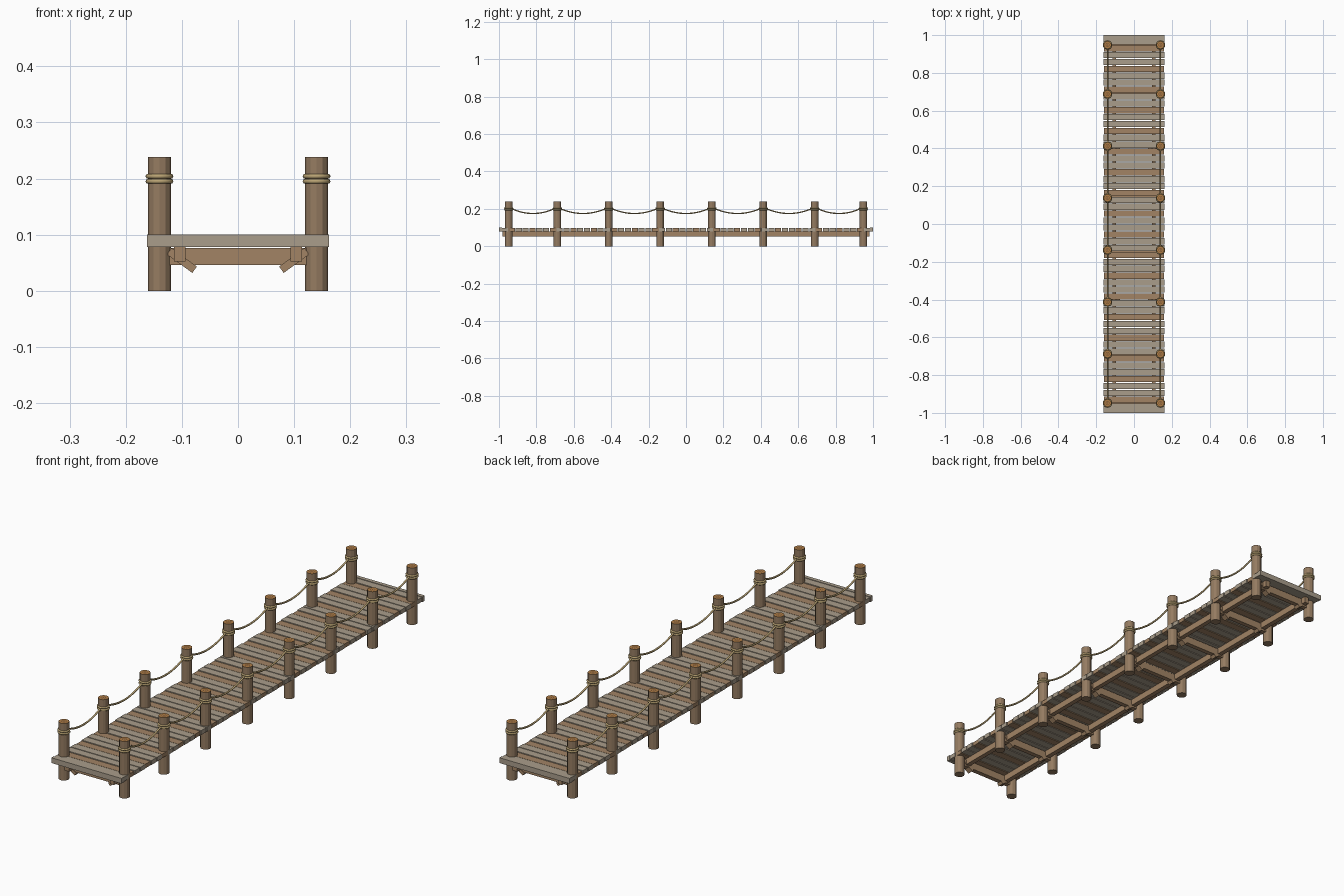
import bpy
import bmesh
from math import radians, pi
from mathutils import Matrix, Vector

cube = bpy.data.objects.get("Cube")
if cube:
    bpy.data.objects.remove(cube, do_unlink=True)


def material(name, rgb):
    m = bpy.data.materials.new(name)
    m.use_nodes = True
    colour = (*rgb, 1)
    m.diffuse_color = colour
    m.node_tree.nodes["Principled BSDF"].inputs["Base Color"].default_value = colour
    return m


GREY = material("weathered grey wood", (0.40, 0.34, 0.26))
TAN = material("tan wood", (0.36, 0.23, 0.13))
POST = material("post brown", (0.30, 0.20, 0.12))
ROPE = material("rope straw", (0.48, 0.36, 0.17))
GRAIN = material("end grain orange", (0.42, 0.20, 0.06))
RING = material("end grain dark ring", (0.19, 0.09, 0.035))

POST_X = 0.14
POST_YS = [s * y for s in (-1, 1) for y in (0.138, 0.413, 0.688, 0.948)]
POST_YS.sort()


def finish(bm, name, mats):
    bmesh.ops.recalc_face_normals(bm, faces=bm.faces)
    mesh = bpy.data.meshes.new(name)
    bm.to_mesh(mesh)
    bm.free()
    for m in mats:
        mesh.materials.append(m)
    ob = bpy.data.objects.new(name, mesh)
    bpy.context.collection.objects.link(ob)
    return ob


def add_box(bm, centre, size, tilt=0):
    mat = (Matrix.Translation(centre) @ Matrix.Rotation(tilt, 4, 'Y')
           @ Matrix.Diagonal((*size, 1)))
    bmesh.ops.create_cube(bm, size=1, matrix=mat)


def boxes(name, mat, items):
    bm = bmesh.new()
    for item in items:
        add_box(bm, *item)
    return finish(bm, name, [mat])


# Deck planks: every third one is tan and sits a touch lower
PITCH, COUNT = 0.0365, 54
grey, tan = [], []
for i in range(COUNT):
    y = (i - (COUNT - 1) / 2) * PITCH
    if i % 3 == 1:
        tan.append(((0, y, 0.088), (0.318, PITCH - 0.004, 0.017)))
    else:
        grey.append(((0, y, 0.089), (0.322, PITCH - 0.004, 0.018)))
boxes("grey_planks", GREY, grey)
boxes("tan_planks", TAN, tan)

# Boards closing the two ends of the deck
boxes("end_boards", GREY, [((0, s * 0.992, 0.089), (0.324, 0.016, 0.022)) for s in (-1, 1)])

# Frame under the deck
boxes("long_beams", TAN, [((s * 0.104, 0, 0.0655), (0.02, 1.96, 0.027)) for s in (-1, 1)])
boxes("cross_beams", TAN, [((0, y, 0.061), (0.244, 0.02, 0.031)) for y in POST_YS])
boxes("braces", TAN, [((s * 0.1, y, 0.054), (0.056, 0.026, 0.014), -s * radians(36))
                      for s in (-1, 1) for y in POST_YS])


# Round posts with growth rings inset in the top
def build_post(bm, x, y):
    height, radius = 0.238, 0.0208
    made = bmesh.ops.create_cone(
        bm, cap_ends=True, segments=12, radius1=radius, radius2=radius, depth=height,
        matrix=Matrix.Translation((x, y, height / 2)))
    faces = {f for v in made["verts"] for f in v.link_faces}
    top = max(faces, key=lambda f: f.calc_center_median().z)
    for thickness, index in ((0.004, 1), (0.006, 1), (0.003, 2), (0.004, 1)):
        rim = bmesh.ops.inset_region(bm, faces=[top], thickness=thickness, use_even_offset=True)
        for f in rim["faces"]:
            f.material_index = index
    top.material_index = 2


bm = bmesh.new()
for x in (-POST_X, POST_X):
    for y in POST_YS:
        build_post(bm, x, y)
finish(bm, "posts", [POST, GRAIN, RING])


# Ropes: two coils round each post and a sagging span between neighbours
def add_spline(curve, points, closed=False):
    sp = curve.splines.new('POLY')
    sp.points.add(len(points) - 1)
    for p, co in zip(sp.points, points):
        p.co = (*co, 1)
    sp.use_cyclic_u = closed


def rope(name, thickness):
    curve = bpy.data.curves.new(name, 'CURVE')
    curve.dimensions = '3D'
    curve.bevel_depth = thickness
    curve.bevel_resolution = 1
    curve.use_fill_caps = True
    curve.materials.append(ROPE)
    bpy.context.collection.objects.link(bpy.data.objects.new(name, curve))
    return curve


coils = rope("rope_coils", 0.0045)
spans = rope("rope_spans", 0.0038)
for x in (-POST_X, POST_X):
    for y in POST_YS:
        for z in (0.195, 0.204):
            arm = Vector((0.0205, 0, 0))
            add_spline(coils, [Vector((x, y, z)) + Matrix.Rotation(2 * pi * k / 20, 3, 'Z') @ arm
                               for k in range(20)], closed=True)
    for a, b in zip(POST_YS, POST_YS[1:]):
        a, b = a + 0.018, b - 0.018
        pts = []
        for k in range(13):
            t = k / 12
            pts.append((x, a + (b - a) * t, 0.2 - 0.1 * t * (1 - t)))
        add_spline(spans, pts)
for curve in (coils, spans):
    for sp in curve.splines:
        sp.use_smooth = True
